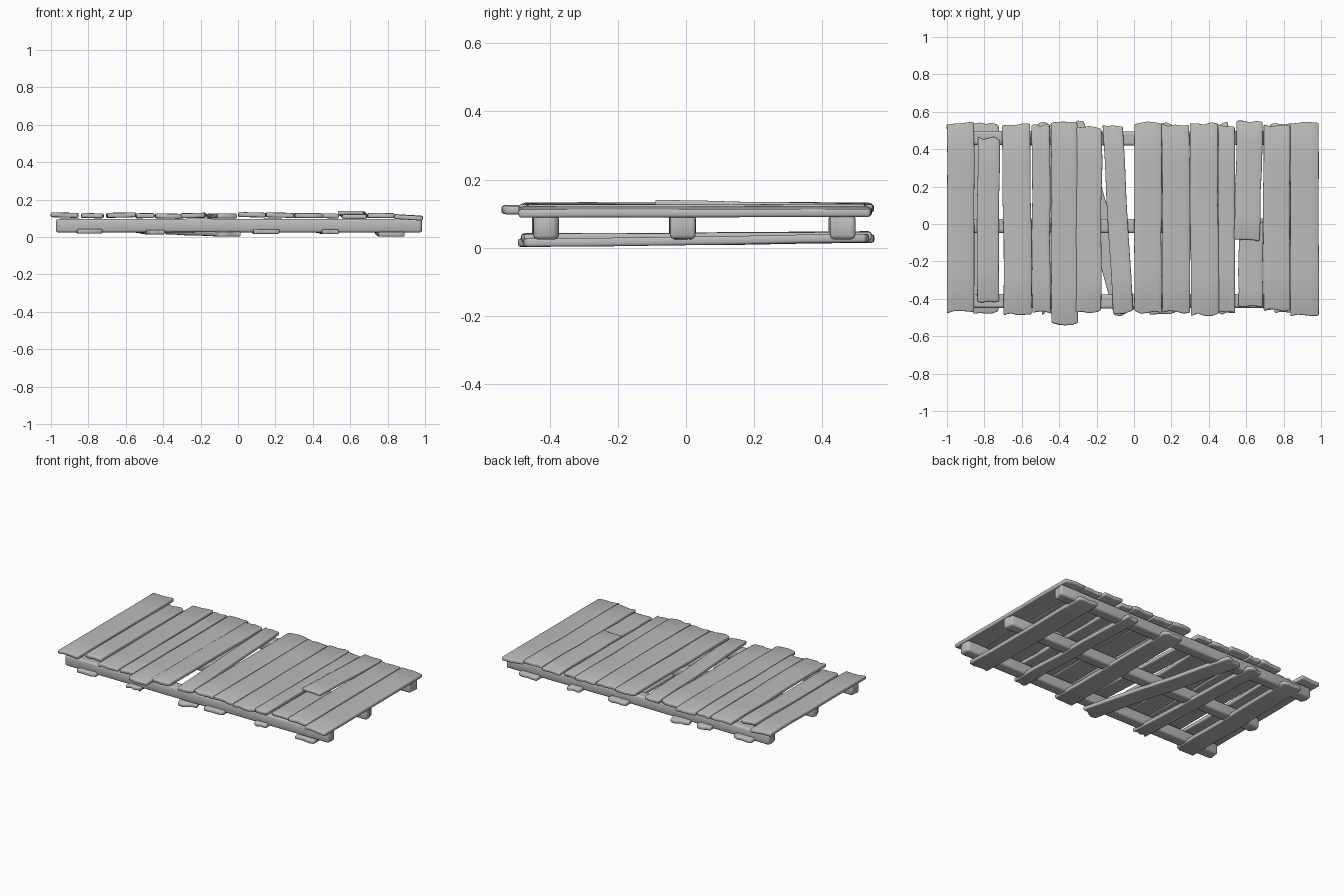
import bpy, bmesh, math, random
from mathutils import Matrix, Vector

random.seed(7)
old = bpy.data.objects.get("Cube")
if old:
    bpy.data.objects.remove(old, do_unlink=True)

wood = bpy.data.materials.new("weathered_grey_wood")
wood.use_nodes = True
grey = (0.5, 0.5, 0.5, 1)
wood.diffuse_color = grey
wood.node_tree.nodes["Principled BSDF"].inputs["Base Color"].default_value = grey


def timber(name, start, end, width, thick, wear=0.008, roll=0.0, bevel=0.007):
    """Worn board running from start to end, with ragged ends and soft edges."""
    start, end = Vector(start), Vector(end)
    run = end - start
    length = run.length
    bm = bmesh.new()
    bmesh.ops.create_cube(bm, size=1)
    bmesh.ops.scale(bm, vec=(width, length, thick), verts=bm.verts)
    # Cuts across the width shape the ends, cuts along the length bow the sides
    for axis, size, count in ((0, width, 4), (1, length, 5)):
        for i in range(1, count):
            point, normal = Vector(), Vector()
            point[axis] = size * (i / count - 0.5)
            normal[axis] = 1
            bmesh.ops.bisect_plane(bm, geom=bm.verts[:] + bm.edges[:] + bm.faces[:],
                                   plane_co=point, plane_no=normal)
    ragged, bow = {}, {}
    for v in bm.verts:
        row, column = round(v.co.y, 3), round(v.co.x, 3)
        if abs(v.co.y) > length * 0.49:
            key = (row, column)
            if key not in ragged:
                ragged[key] = random.uniform(0, wear)
            v.co.y -= math.copysign(ragged[key], v.co.y)
        if row not in bow:
            bow[row] = random.uniform(-0.003, 0.003)
        v.co.x += bow[row]
        v.co.z += bow[row] * 0.4
    # Aim the board along its run
    y = run.normalized()
    x = y.cross(Vector((0, 0, 1))).normalized()
    z = x.cross(y)
    turn = Matrix((x, y, z)).transposed() @ Matrix.Rotation(roll, 3, "Y")
    bm.transform(Matrix.Translation((start + end) / 2) @ turn.to_4x4())
    mesh = bpy.data.meshes.new(name)
    bm.to_mesh(mesh)
    bm.free()
    mesh.materials.append(wood)
    obj = bpy.data.objects.new(name, mesh)
    bpy.context.collection.objects.link(obj)
    mod = obj.modifiers.new("soft_edges", "BEVEL")
    mod.width = bevel
    mod.segments = 2
    mod.limit_method = "ANGLE"
    mod.angle_limit = math.radians(50)
    for poly in mesh.polygons:
        poly.use_smooth = True
    return obj


# Three long bearers
for name, y, left in (("front", -0.413, -0.975), ("middle", -0.01, -0.965), ("back", 0.458, -0.97)):
    timber(name + "_bearer", (left, y, 0.061), (0.985, y, 0.061), 0.075, 0.072, 0.015, bevel=0.012)

# Deck boards: front x, back x, front y, back y, width, height
deck = [
    (-0.927, -0.927, -0.48, 0.548, 0.145, 0.117),
    (-0.78, -0.777, -0.425, 0.467, 0.117, 0.114),
    (-0.622, -0.628, -0.492, 0.545, 0.15, 0.117),
    (-0.495, -0.499, -0.48, 0.54, 0.097, 0.114),
    (-0.37, -0.372, -0.542, 0.548, 0.142, 0.112),
    (-0.243, -0.238, -0.478, 0.525, 0.135, 0.115),
    (-0.058, -0.115, -0.483, 0.535, 0.107, 0.112),
    (0.073, 0.073, -0.48, 0.548, 0.145, 0.118),
    (0.226, 0.222, -0.48, 0.54, 0.148, 0.117),
    (0.378, 0.372, -0.495, 0.545, 0.15, 0.114),
    (0.497, 0.497, -0.48, 0.537, 0.088, 0.113),
    (0.765, 0.762, -0.468, 0.535, 0.142, 0.115),
]
for i, (xf, xb, yf, yb, w, h) in enumerate(deck):
    timber(f"deck_board_{i + 1}", (xf, yf, h), (xb, yb, h), w, 0.025, 0.018,
           random.uniform(-0.03, 0.03))
timber("deck_board_outer", (0.912, -0.496, 0.104), (0.91, 0.548, 0.106), 0.152, 0.024, 0.015, 0.06)

# Snapped board: the back piece rides up over the front stub
timber("broken_board_front", (0.622, -0.45, 0.108), (0.625, 0.02, 0.11), 0.13, 0.023, 0.012)
timber("broken_board_back", (0.604, -0.092, 0.13), (0.618, 0.552, 0.116), 0.138, 0.022, 0.01)

# Underside boards: front x, back x, width, front height, back height
underside = [
    (-0.795, -0.79, 0.135, 0.029, 0.036),
    (-0.44, -0.50, 0.1, 0.026, 0.034),
    (-0.04, -0.335, 0.125, 0.015, 0.026),
    (0.15, 0.14, 0.14, 0.028, 0.036),
    (0.495, 0.46, 0.09, 0.028, 0.034),
    (0.82, 0.80, 0.14, 0.014, 0.028),
]
for i, (xf, xb, w, zf, zb) in enumerate(underside):
    timber(f"underside_board_{i + 1}", (xf, -0.485, zf), (xb, 0.545, zb), w, 0.025, 0.02)
